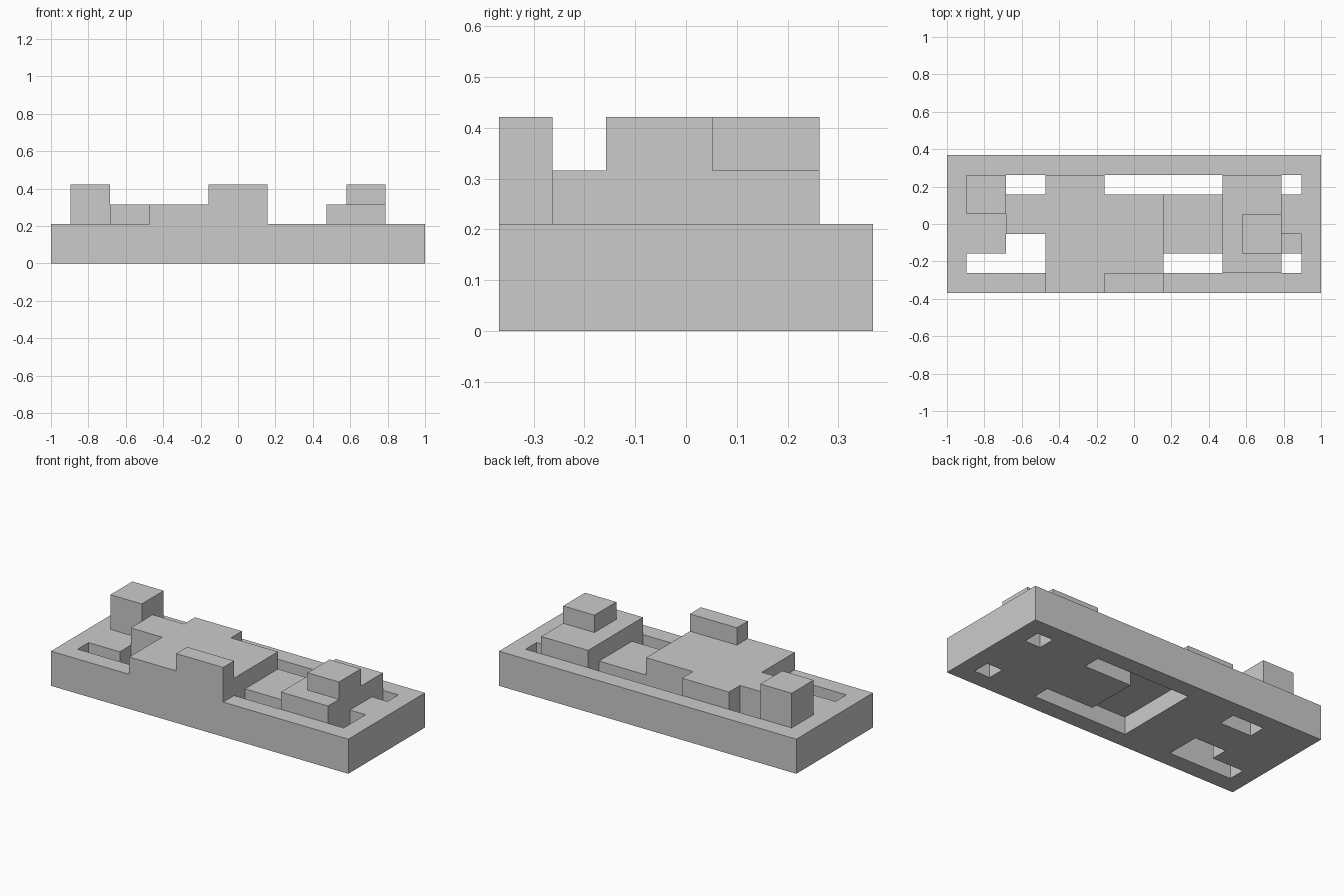
import bpy
from mathutils import Vector

cube = bpy.data.objects.get("Cube")
if cube:
    bpy.data.objects.remove(cube, do_unlink=True)

# The whole model sits on a block grid, 19 x 7 cells
COLS, ROWS = 19, 7
U = 2 / COLS

grey = bpy.data.materials.new("plain_grey")
grey.use_nodes = True
grey.diffuse_color = (0.6, 0.6, 0.6, 1)
bsdf = next(n for n in grey.node_tree.nodes if n.type == 'BSDF_PRINCIPLED')
bsdf.inputs["Base Color"].default_value = grey.diffuse_color


def block(name, x, y, z):
    """Box spanning grid ranges x, y and z, given in cells."""
    bpy.ops.mesh.primitive_cube_add(size=1)
    obj = bpy.context.object
    obj.name = name
    low, high = Vector((x[0], y[0], z[0])), Vector((x[1], y[1], z[1]))
    middle = (low + high) / 2 - Vector((COLS / 2, ROWS / 2, 0))
    size = high - low
    for v in obj.data.vertices:
        v.co = (v.co * size + middle) * U
    obj.data.materials.append(grey)
    return obj


def cut(target, x, y, z=(-1, 5)):
    """Cut a rectangular opening into the target."""
    cutter = block("cutter", x, y, z)
    cutter.hide_render = True
    bpy.context.view_layer.objects.active = target
    mod = target.modifiers.new("opening", 'BOOLEAN')
    mod.operation, mod.solver, mod.object = 'DIFFERENCE', 'EXACT', cutter
    bpy.ops.object.modifier_apply(modifier=mod.name)
    bpy.data.objects.remove(cutter, do_unlink=True)


# Base slab with its openings
base = block("base_frame", (0, COLS), (0, ROWS), (0, 2))
cut(base, (8, 14), (1, 6))             # large middle well
cut(base, (3, 5), (5, 6))              # rear slot
cut(base, (1, 5), (1, 2))              # front slot
cut(base, (3, 5), (1, 3))              # front slot, wide end
cut(base, (17, 18), (5, 6))            # rear corner hole
cut(base, (17, 18), (1, 3), (1, 5))    # shallow pocket
cut(base, (17, 18), (1, 2))            # hole through the pocket

# Low bridge in the middle well
block("middle_deck", (11, 14), (2, 5), (0, 2))

# Raised cross-shaped platform
block("platform_body", (5, 8), (0, 6), (2, 3))
block("platform_over_well", (8, 11), (1, 5), (1, 3))
block("platform_arm", (3, 5), (3, 5), (2, 3))

# Taller blocks
block("front_block", (8, 11), (0, 1), (2, 4))
block("corner_tower", (1, 3), (4, 6), (2, 4))

# Stepped block on the other end
block("end_block", (14, 17), (1, 6), (2, 3))
block("end_block_top", (15, 17), (2, 4), (3, 4))
